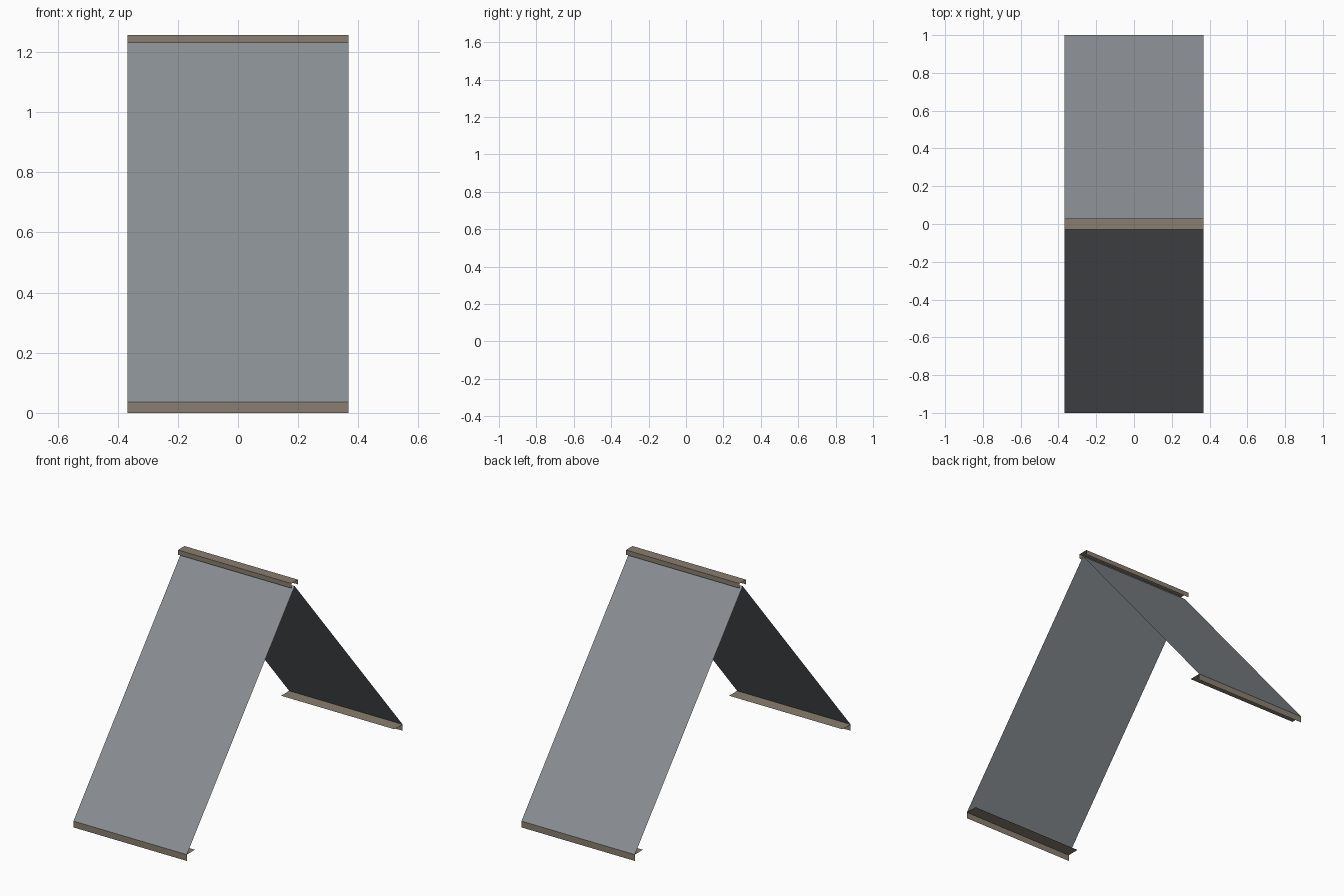
import bpy

if "Cube" in bpy.data.objects:
    bpy.data.objects.remove(bpy.data.objects["Cube"])

HALF = 0.368      # half length of the roof along x
EAVE = 0.037      # height of the eave line
APEX = 1.23       # height where the slopes meet


def material(name, color):
    m = bpy.data.materials.new(name)
    m.diffuse_color = color
    m.use_nodes = True
    m.node_tree.nodes["Principled BSDF"].inputs["Base Color"].default_value = m.diffuse_color
    return m


def sheet(name, profile, mat):
    """Open sheet: a (y, z) profile swept along x, with no end faces."""
    verts = [(x, y, z) for y, z in profile for x in (-HALF, HALF)]
    faces = [(2 * i, 2 * i + 1, 2 * i + 3, 2 * i + 2) for i in range(len(profile) - 1)]
    mesh = bpy.data.meshes.new(name)
    mesh.from_pydata(verts, [], faces)
    mesh.materials.append(mat)
    obj = bpy.data.objects.new(name, mesh)
    bpy.context.collection.objects.link(obj)
    return obj


slate = material("slate", (0.25, 0.27, 0.29, 1))
timber = material("timber", (0.25, 0.21, 0.16, 1))

# Slopes and eave trim, front and back
for side, s in (("front", -1), ("back", 1)):
    slope = [(s, EAVE), (0, APEX)]
    trim = [(s, 0), (s, EAVE), (s * 0.925, EAVE)]
    if s > 0:
        slope.reverse()
        trim.reverse()
    sheet(side + "_slope", slope, slate)
    sheet(side + "_eave_trim", trim, timber)

# Ridge cap: channel open underneath
sheet("ridge_cap", [(-0.03, APEX - 0.001), (-0.03, 1.257), (0.03, 1.257), (0.03, APEX - 0.001)], timber)
